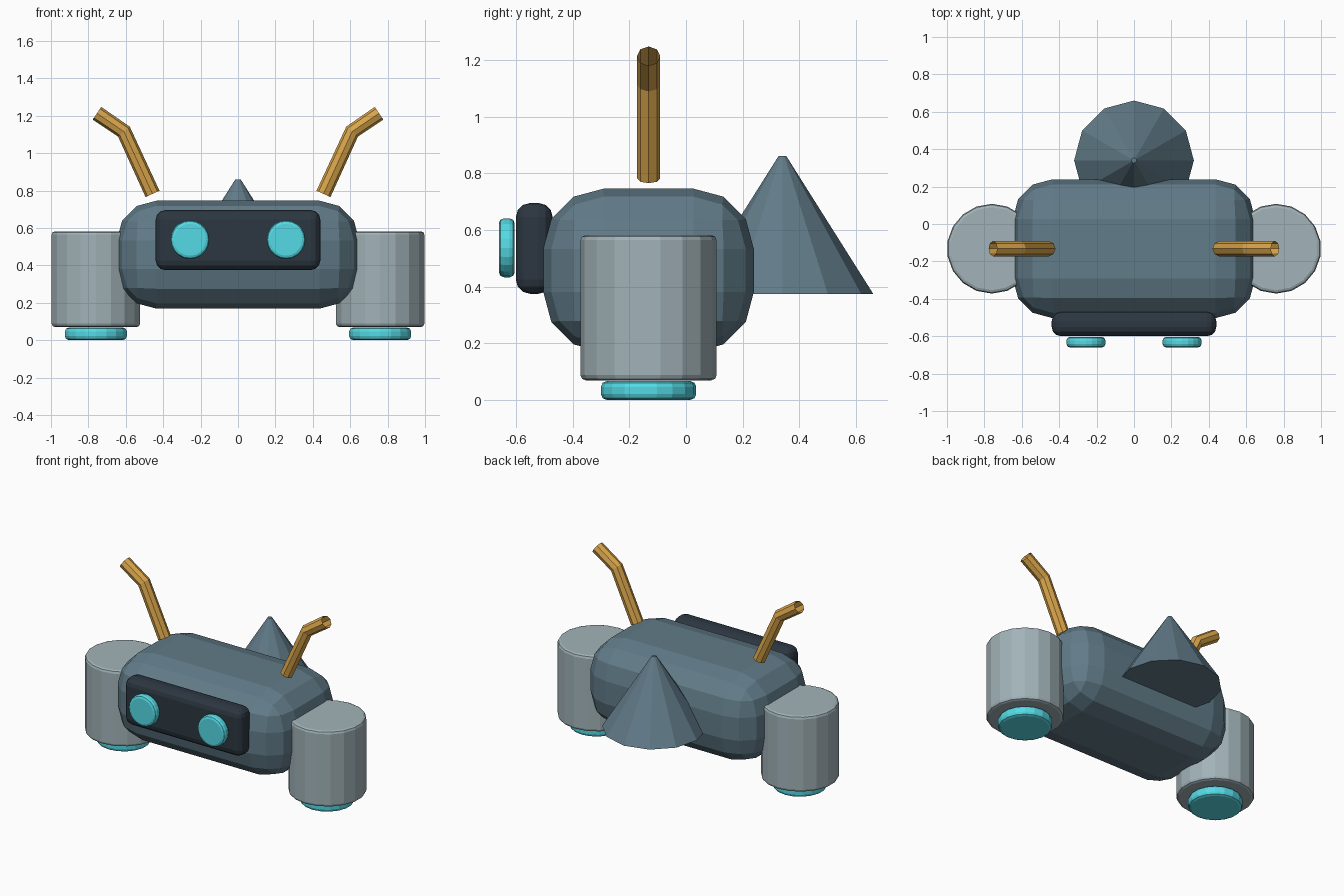
import bpy
from math import radians

if "Cube" in bpy.data.objects:
    bpy.data.objects.remove(bpy.data.objects["Cube"])

CY = -0.132  # shared centre line of body, pods and antennae


def material(name, rgb):
    m = bpy.data.materials.new(name)
    m.diffuse_color = (*rgb, 1)
    m.use_nodes = True
    m.node_tree.nodes["Principled BSDF"].inputs["Base Color"].default_value = m.diffuse_color
    return m


BLUE = material("slate_blue", (0.12, 0.20, 0.25))
DARK = material("dark_panel", (0.025, 0.038, 0.053))
GREY = material("light_grey", (0.36, 0.45, 0.48))
CYAN = material("cyan_glow", (0.09, 0.70, 0.78))
GOLD = material("gold", (0.70, 0.38, 0.07))


def finish(name, mat, bevel=0, segments=3):
    ob = bpy.context.object
    ob.name = name
    ob.data.materials.append(mat)
    if bevel:
        mod = ob.modifiers.new("bevel", 'BEVEL')
        mod.width = bevel
        mod.segments = segments
        mod.limit_method = 'ANGLE'
        mod.angle_limit = radians(40)
    return ob


def box(name, loc, size, mat, bevel):
    bpy.ops.mesh.primitive_cube_add(size=1, location=loc)
    bpy.context.object.scale = size
    bpy.ops.object.transform_apply(location=False, rotation=False, scale=True)
    return finish(name, mat, bevel)


def cylinder(name, loc, r, depth, mat, bevel, sides=18, rot=(0, 0, 0)):
    bpy.ops.mesh.primitive_cylinder_add(vertices=sides, radius=r, depth=depth,
                                        location=loc, rotation=rot)
    return finish(name, mat, bevel, 2)


def tube(name, points, r, mat):
    cu = bpy.data.curves.new(name, 'CURVE')
    cu.dimensions = '3D'
    cu.bevel_depth = r
    cu.bevel_resolution = 2
    sp = cu.splines.new('POLY')
    sp.points.add(len(points) - 1)
    for p, co in zip(sp.points, points):
        p.co = (*co, 1)
    sp.use_smooth = False
    cu.materials.append(mat)
    ob = bpy.data.objects.new(name, cu)
    bpy.context.collection.objects.link(ob)
    return ob


# rounded body and face panel
box("body", (0, CY, 0.457), (1.296, 0.742, 0.577), BLUE, 0.212)
box("face_panel", (0, -0.535, 0.535), (0.88, 0.13, 0.32), DARK, 0.05)

# tail cone
bpy.ops.mesh.primitive_cone_add(vertices=12, radius1=0.32, radius2=0.014,
                                depth=0.485, location=(0, 0.34, 0.6175))
finish("tail_cone", BLUE)

# paired parts
for side, s in (("left", -1), ("right", 1)):
    cylinder(side + "_eye", (s * 0.257, -0.632, 0.537), 0.104, 0.056, CYAN,
             0.018, 20, (radians(90), 0, 0))
    cylinder(side + "_leg_pod", (s * 0.76, CY, 0.326), 0.24, 0.512, GREY, 0.018)
    cylinder(side + "_foot_pad", (s * 0.76, CY, 0.034), 0.168, 0.066, CYAN, 0.02)
    tube(side + "_antenna", [(s * 0.457, CY, 0.782), (s * 0.61, CY, 1.115),
                             (s * 0.754, CY, 1.213)], 0.041, GOLD)
